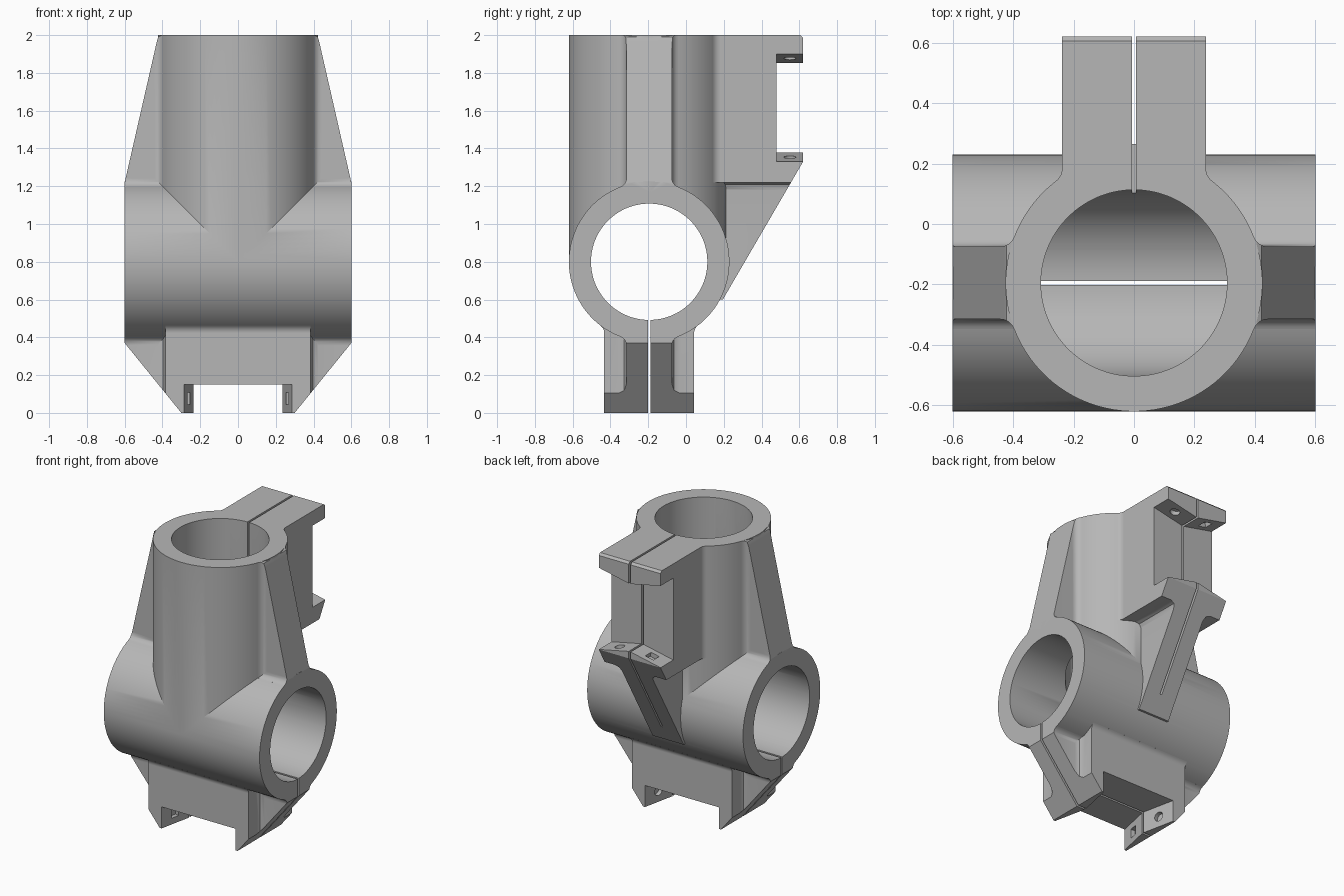
import bpy, bmesh
from math import sin, cos, pi, atan2, sqrt
from mathutils import Vector

if "Cube" in bpy.data.objects:
    bpy.data.objects.remove(bpy.data.objects["Cube"])

CY, CZ = -0.195, 0.8          # shared axis position of both tubes
R, BORE = 0.425, 0.308
END, TOP = 0.6, 2.0
RIB, WIDE = 0.12, 0.238       # half widths
GAP = 0.007

grey = bpy.data.materials.new("cast grey")
grey.use_nodes = True
GREY = (0.47, 0.47, 0.47, 1)
grey.diffuse_color = GREY
grey.node_tree.nodes["Principled BSDF"].inputs["Base Color"].default_value = GREY


def prism(name, pts, axis, lo, hi):
    """Extrude a 2D outline along x (y,z), y (x,z) or z (x,y)."""
    place = {"x": lambda a, b, d: (d, a, b),
             "y": lambda a, b, d: (a, d, b),
             "z": lambda a, b, d: (a, b, d)}[axis]
    bm = bmesh.new()
    low = [bm.verts.new(place(a, b, lo)) for a, b in pts]
    high = [bm.verts.new(place(a, b, hi)) for a, b in pts]
    bm.faces.new(low)
    bm.faces.new(high)
    for i in range(len(pts)):
        j = (i + 1) % len(pts)
        bm.faces.new((low[i], low[j], high[j], high[i]))
    bmesh.ops.recalc_face_normals(bm, faces=bm.faces)
    mesh = bpy.data.meshes.new(name)
    bm.to_mesh(mesh)
    bm.free()
    mesh.materials.append(grey)
    obj = bpy.data.objects.new(name, mesh)
    bpy.context.collection.objects.link(obj)
    return obj


def box(name, x, y, z):
    return prism(name, [(x[0], y[0]), (x[1], y[0]), (x[1], y[1]), (x[0], y[1])], "z", *z)


def circle(cx, cy, r, n=96):
    return [(cx + r * cos(2 * pi * (i + .5) / n), cy + r * sin(2 * pi * (i + .5) / n))
            for i in range(n)]


def arm(center, direction, w, length, r=0.05):
    """Straight arm leaving a tube, its root flared by a fillet."""
    fx, fy = w + r, sqrt((R + r) ** 2 - (w + r) ** 2)
    a0 = atan2(-fy, -fx) + 2 * pi
    arc = [(fx + r * cos(a0 + (pi - a0) * i / 6), fy + r * sin(a0 + (pi - a0) * i / 6))
           for i in range(7)]
    side = [(arc[0][0] * .9, arc[0][1] * .9)] + arc + [(w, length)]
    local = [(0, 0)] + side + [(-u, v) for u, v in reversed(side)]
    dx, dy = direction
    return [(center[0] + u * dy + v * dx, center[1] - u * dx + v * dy) for u, v in local]


def combine(target, other, op):
    mod = target.modifiers.new(op, "BOOLEAN")
    mod.operation, mod.solver, mod.object = op, "EXACT", other
    bpy.context.view_layer.objects.active = target
    bpy.ops.object.modifier_apply(modifier=mod.name)
    bpy.data.objects.remove(other)
    return target


def join(parts):
    for p in parts[1:]:
        combine(parts[0], p, "UNION")
    return parts[0]


def mirrored(half):
    return half + [(-a, b) for a, b in reversed(half)]


# Side ribs and bottom clamp, trimmed to the front outline
ribs = join([
    prism("upper_rib", arm((CY, CZ), (0, 1), RIB, 1.2), "x", -END, END),
    prism("right_rib", arm((0, CY), (-1, 0), RIB, 0.7), "z", CZ, TOP),
    prism("left_rib", arm((0, CY), (1, 0), RIB, 0.7), "z", CZ, TOP),
    prism("lower_rib", arm((CY, CZ), (0, -1), RIB, 0.9), "x", -END, END),
    prism("bottom_block", arm((CY, CZ), (0, -1), WIDE, 0.9), "x", -0.385, 0.385),
])
# fillets between the bottom block and its end ribs
flare = [(0.38, CY - 0.16), (0.385, CY - 0.16), (0.397, CY - 0.132), (0.425, CY - RIB),
         (0.425, CY + RIB), (0.397, CY + 0.132), (0.385, CY + 0.16), (0.38, CY + 0.16)]
for s in (-1, 1):
    combine(ribs, prism("rib_fillet", [(s * a, b) for a, b in flare], "z", -0.1, 0.5), "UNION")
front_outline = mirrored([(0.3, 0), (END, 0.37), (END, 1.22), (0.43, 1.965), (0.422, 1.99),
                          (0.405, TOP)])
combine(ribs, prism("front_trim", front_outline, "y", -1, 1), "INTERSECT")

# Back clamp with its sloping rib, trimmed to the side outline
web = mirrored([(RIB, 0.55), (RIB, 1.18), (0.132, 1.208), (0.16, 1.22), (0.16, 1.3)])
back = join([
    prism("back_block", arm((0, CY), (0, 1), WIDE, 0.9), "z", 1.22, TOP),
    prism("back_web", web, "y", CY, 0.7),
])
side_outline = [(CY, 0.6), (0.195, 0.6), (0.62, 1.33), (0.62, 1.985), (0.605, TOP), (CY, TOP)]
combine(back, prism("side_trim", side_outline, "x", -1, 1), "INTERSECT")

# The two crossing tubes
body = join([
    prism("clamp_body", circle(CY, CZ, R), "x", -END, END),
    prism("upright_tube", circle(0, CY, R), "z", CZ, TOP),
    ribs, back,
])

# Bores
combine(body, prism("cross_bore", circle(CY, CZ, BORE), "x", -1, 1), "DIFFERENCE")
combine(body, prism("upright_bore", circle(0, CY, BORE), "z", CZ, 2.2), "DIFFERENCE")

# Bolt recesses, with end walls tapering away from the slit
recess = mirrored([(0.235, CY), (0.29, CY + 0.26), (0, CY + 0.26)])
recess = [(0.235, CY), (0.288, CY + 0.25), (-0.288, CY + 0.25),
          (-0.235, CY), (-0.288, CY - 0.25), (0.288, CY - 0.25)]
combine(body, prism("bottom_recess", recess, "z", -0.1, 0.15), "DIFFERENCE")
recess = [(0, 1.85), (0.25, 1.902), (0.25, 1.328), (0, 1.38), (-0.25, 1.328), (-0.25, 1.902)]
combine(body, prism("back_recess", recess, "y", 0.48, 0.8), "DIFFERENCE")

# Clamping slits
combine(body, box("bottom_slit", (-1, 1), (CY - GAP, CY + GAP), (-0.1, 0.6)), "DIFFERENCE")
combine(body, box("back_slit", (-GAP, GAP), (0.05, 0.8), (0.72, 2.1)), "DIFFERENCE")


# Round bolt seats on one half, square nut seats on the other
def seat(pos, normal, square):
    pts = circle(0, 0, 0.045 if square else 0.032, 4 if square else 24)
    obj = prism("seat", pts, "z", -0.03, 0.03)
    turn = Vector(normal).to_track_quat("Z", "Y").to_matrix().to_4x4()
    turn.translation = pos
    obj.data.transform(turn)
    combine(body, obj, "DIFFERENCE")


for s in (-1, 1):
    for e in (-1, 1):
        seat((e * 0.261, CY + s * 0.125, 0.075), (-e, s * 0.21, 0), s < 0)
        z = 1.876 if e > 0 else 1.354
        seat((s * 0.125, 0.55, z), (s * 0.21, 0, -e), s < 0)

# Smooth curved walls, crisp edges
body.select_set(True)
bpy.context.view_layer.objects.active = body
bpy.ops.object.shade_smooth_by_angle(angle=0.5)
weighted = body.modifiers.new("Weighted Normal", "WEIGHTED_NORMAL")
weighted.keep_sharp = True
